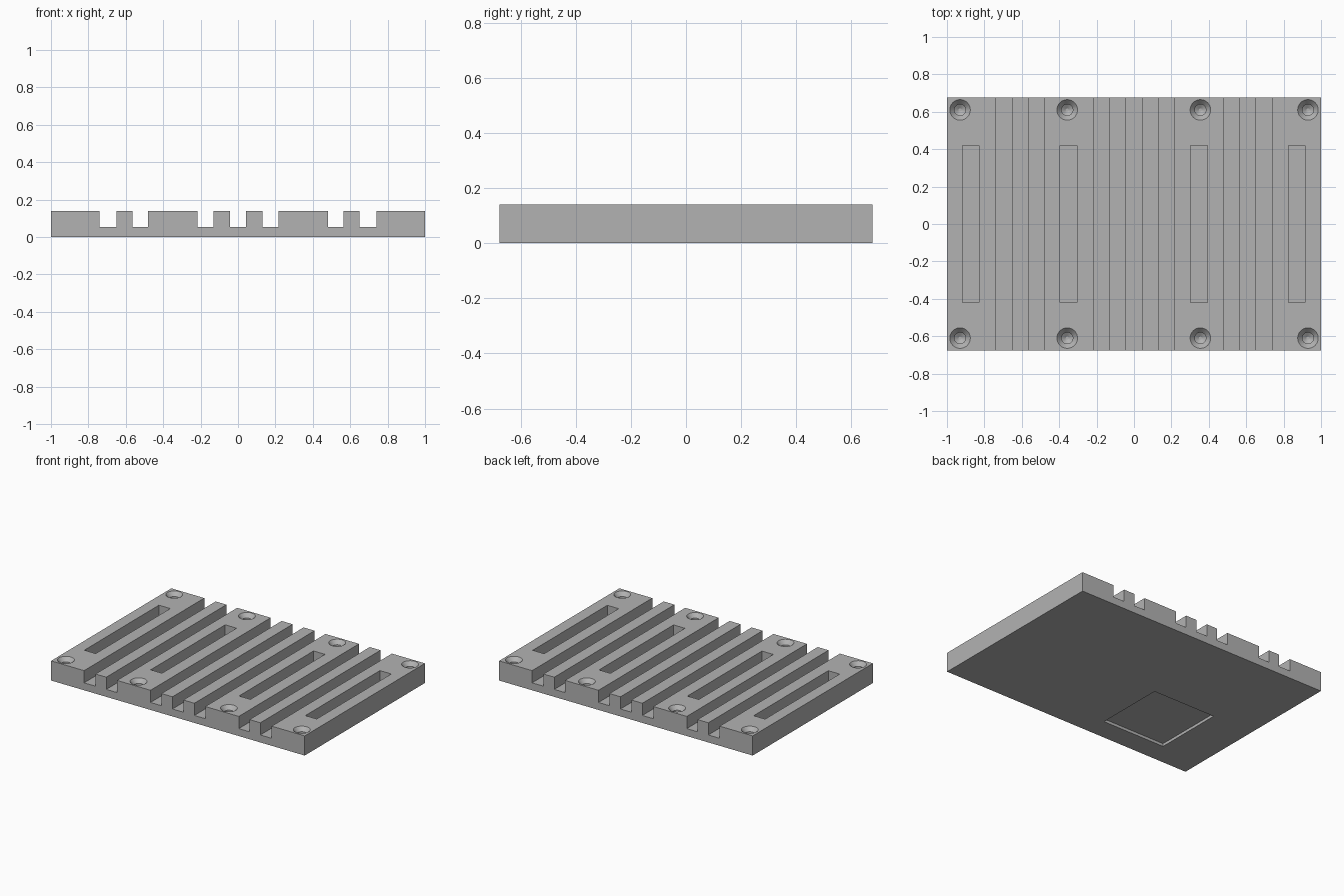
import bpy, bmesh, math

if "Cube" in bpy.data.objects:
    bpy.data.objects.remove(bpy.data.objects["Cube"])

HX, HY, H = 1.0, 0.677, 0.14      # half length, half width, thickness
FLOOR = 0.053                     # floor height of grooves and slots

grey = bpy.data.materials.new("light_grey")
grey.diffuse_color = (0.45, 0.45, 0.45, 1)
grey.use_nodes = True
grey.node_tree.nodes["Principled BSDF"].inputs["Base Color"].default_value = grey.diffuse_color


def finish(name, bm):
    bmesh.ops.recalc_face_normals(bm, faces=bm.faces)
    mesh = bpy.data.meshes.new(name)
    bm.to_mesh(mesh)
    bm.free()
    mesh.materials.append(grey)
    obj = bpy.data.objects.new(name, mesh)
    bpy.context.collection.objects.link(obj)
    return obj


def box(name, x0, x1, y0, y1, z0, z1):
    bm = bmesh.new()
    bmesh.ops.create_cube(bm, size=1)
    for v in bm.verts:
        v.co = ((x0 + x1) / 2 + v.co.x * (x1 - x0),
                (y0 + y1) / 2 + v.co.y * (y1 - y0),
                (z0 + z1) / 2 + v.co.z * (z1 - z0))
    return finish(name, bm)


def turned(name, x, y, profile, n=32):
    """Closed solid of revolution from (radius, height) pairs."""
    bm = bmesh.new()
    rings = [[bm.verts.new((x + r * math.cos(2 * math.pi * i / n),
                            y + r * math.sin(2 * math.pi * i / n), z))
              for i in range(n)] for r, z in profile]
    for a, b in zip(rings, rings[1:]):
        for i in range(n):
            j = (i + 1) % n
            bm.faces.new((a[i], a[j], b[j], b[i]))
    bm.faces.new(rings[0])
    bm.faces.new(rings[-1])
    return finish(name, bm)


# Grooved plate: end profile extruded along y
grooves = [(-0.74, -0.65), (-0.565, -0.48), (-0.216, -0.13), (-0.043, 0.043),
           (0.13, 0.216), (0.48, 0.565), (0.65, 0.74)]
profile = [(-HX, 0), (-HX, H)]
for a, b in grooves:
    profile += [(a, H), (a, FLOOR), (b, FLOOR), (b, H)]
profile += [(HX, H), (HX, 0)]
bm = bmesh.new()
face = bm.faces.new([bm.verts.new((x, -HY, z)) for x, z in profile])
ext = bmesh.ops.extrude_face_region(bm, geom=[face])
bmesh.ops.translate(bm, vec=(0, 2 * HY, 0),
                    verts=[g for g in ext["geom"] if isinstance(g, bmesh.types.BMVert)])
plate = finish("grooved_plate", bm)

cutters = []
# Long closed slots
for x in (-0.873, -0.35, 0.347, 0.87):
    cutters.append(box("slot_cutter", x - 0.045, x + 0.045, -0.42, 0.42, FLOOR, H + 0.1))

# Countersunk blind screw holes
hole = [(0.008, 0.045), (0.03, 0.06), (0.03, 0.112), (0.055, H), (0.055, H + 0.05)]
for x in (-0.93, -0.357, 0.355, 0.93):
    for y in (-0.61, 0.61):
        cutters.append(turned("hole_cutter", x, y, hole))

# Shallow square recess underneath
cutters.append(box("recess_cutter", -0.68, -0.185, -0.52, -0.015, -0.1, 0.02))

# Cut everything out, then drop the cutters
bpy.context.view_layer.objects.active = plate
plate.select_set(True)
for c in cutters:
    mod = plate.modifiers.new("cut", "BOOLEAN")
    mod.operation = "DIFFERENCE"
    mod.solver = "EXACT"
    mod.object = c
    bpy.ops.object.modifier_apply(modifier=mod.name)
    bpy.data.objects.remove(c, do_unlink=True)

bpy.ops.object.shade_smooth_by_angle(angle=math.radians(25))
